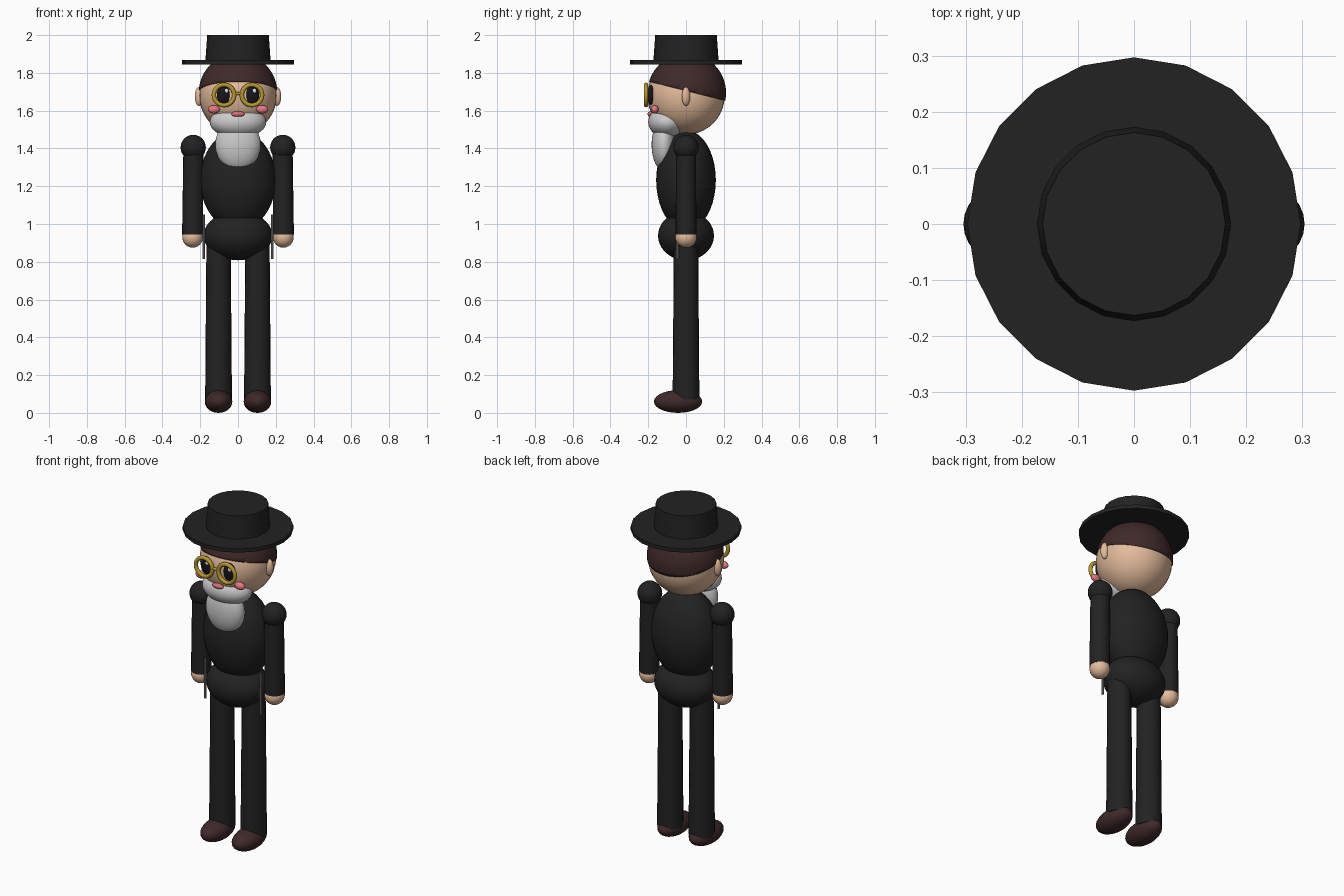
import bpy, bmesh, math
from mathutils import Vector

if "Cube" in bpy.data.objects:
    bpy.data.objects.remove(bpy.data.objects["Cube"])

def material(name, r, g, b):
    m = bpy.data.materials.new(name)
    m.diffuse_color = (r, g, b, 1)
    m.use_nodes = True
    m.node_tree.nodes["Principled BSDF"].inputs["Base Color"].default_value = m.diffuse_color
    return m

BLACK = material("suit black", .016, .016, .016)
SKIN = material("skin", .78, .50, .33)
BROWN = material("dark brown", .05, .022, .022)
BEARD = material("beard grey", .60, .60, .60)
GOLD = material("gold", .48, .32, .03)
EYE = material("eye black", .008, .008, .010)
WHITE = material("eye white", .9, .9, .9)
PINK = material("cheek pink", .85, .20, .24)
LIP = material("lip pink", .65, .16, .18)
GREY = material("cord grey", .25, .25, .25)

def finish(name, mat, angle=40):
    o = bpy.context.object
    o.name = name
    o.data.materials.append(mat)
    bpy.ops.object.transform_apply(location=False, rotation=True, scale=True)
    bpy.ops.object.shade_smooth_by_angle(angle=math.radians(angle))
    return o

def ball(name, mat, loc, size, seg=32, rings=20):
    bpy.ops.mesh.primitive_uv_sphere_add(segments=seg, ring_count=rings, radius=1, location=loc)
    bpy.context.object.scale = size
    return finish(name, mat)

def rod(name, mat, a, b, r1, r2, sides=20):
    a, b = Vector(a), Vector(b)
    d = b - a
    bpy.ops.mesh.primitive_cone_add(vertices=sides, radius1=r1, radius2=r2,
                                    depth=d.length, location=(a + b) / 2)
    bpy.context.object.rotation_euler = d.to_track_quat('Z', 'Y').to_euler()
    return finish(name, mat)

def disc(name, mat, z0, z1, r1, r2):
    bpy.ops.mesh.primitive_cone_add(vertices=20, radius1=r1, radius2=r2,
                                    depth=z1 - z0, location=(0, 0, (z0 + z1) / 2))
    return finish(name, mat)

# hat
disc("hat_brim", BLACK, 1.845, 1.867, .297, .297)
disc("hat_crown", BLACK, 1.86, 2.0, .173, .163)

# head, and hair cap cut along a plane that drops towards the back
ball("head", SKIN, (0, 0, 1.68), (.205, .205, .207))
hair = ball("hair", BROWN, (0, .004, 1.695), (.208, .208, .208), 40, 28)
bm = bmesh.new()
bm.from_mesh(hair.data)
bmesh.ops.bisect_plane(bm, geom=bm.verts[:] + bm.edges[:] + bm.faces[:],
                       plane_co=Vector((0, -.18, 1.75)) - hair.location,
                       plane_no=(0, .25, 1), clear_inner=True)
bmesh.ops.holes_fill(bm, edges=[e for e in bm.edges if e.is_boundary])
bm.to_mesh(hair.data)
bm.free()

# body
ball("torso", BLACK, (0, 0, 1.232), (.2, .158, .265))
ball("hips", BLACK, (0, 0, .938), (.182, .148, .13))

# beard and mouth
ball("upper_beard", BEARD, (0, -.10, 1.54), (.15, .1, .085))
ball("lower_beard", BEARD, (0, -.118, 1.42), (.12, .064, .138))
ball("mouth", LIP, (0, -.188, 1.582), (.036, .016, .015), 16, 10)

# glasses bridge
rod("glasses_bridge", GOLD, (-.024, -.211, 1.69), (.024, -.211, 1.69), .008, .008, 10)

for side, s in (("left", 1), ("right", -1)):
    # face
    ball(side + "_ear", SKIN, (s * .205, 0, 1.675), (.024, .022, .05), 16, 10)
    ball(side + "_eye", EYE, (s * .074, -.185, 1.683), (.038, .022, .052), 20, 12)
    ball(side + "_eye_glint", WHITE, (s * .074 + .013, -.203, 1.705), (.01, .006, .012), 10, 6)
    ball(side + "_cheek", PINK, (s * .128, -.165, 1.607), (.032, .02, .022), 16, 10)
    bpy.ops.mesh.primitive_torus_add(major_segments=32, minor_segments=10, major_radius=.054,
                                     minor_radius=.0115, location=(s * .074, -.211, 1.683),
                                     rotation=(math.pi / 2, 0, 0))
    finish(side + "_glasses_rim", GOLD)
    # arm
    ball(side + "_shoulder", BLACK, (s * .237, 0, 1.405), (.067, .067, .067), 24, 14)
    rod(side + "_arm", BLACK, (s * .241, 0, .945), (s * .236, 0, 1.41), .055, .053)
    ball(side + "_hand", SKIN, (s * .24, 0, .93), (.055, .057, .055), 20, 12)
    # leg and shoe
    rod(side + "_leg", BLACK, (s * .103, 0, .07), (s * .103, 0, .93), .071, .064)
    ball(side + "_shoe", BROWN, (s * .103, -.042, .06), (.073, .128, .06), 24, 14)
    # hanging cord at the hip
    rod(side + "_cord", GREY, (s * .182, -.045, .815), (s * .182, -.045, 1.05), .007, .007, 8)
